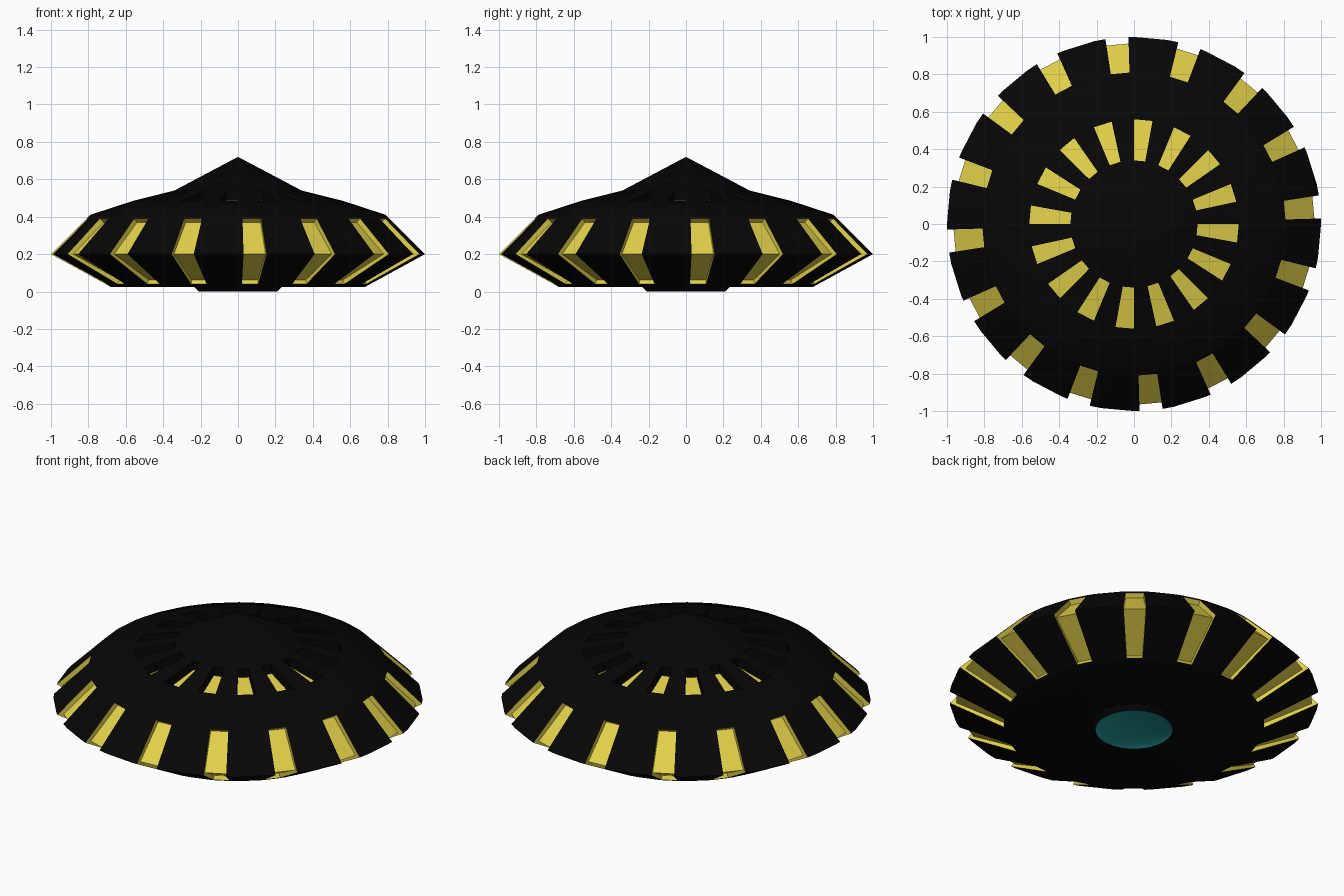
import bpy, bmesh, math

if "Cube" in bpy.data.objects:
    bpy.data.objects.remove(bpy.data.objects["Cube"])


def material(name, rgb):
    m = bpy.data.materials.new(name)
    m.diffuse_color = (*rgb, 1)
    m.use_nodes = True
    m.node_tree.nodes["Principled BSDF"].inputs["Base Color"].default_value = m.diffuse_color
    return m


BLACK = material("black", (0.002, 0.002, 0.002))
YELLOW = material("yellow", (0.77, 0.64, 0.068))
TEAL = material("teal", (0.016, 0.33, 0.32))


def point(rz, deg):
    a = math.radians(deg)
    return (rz[0] * math.cos(a), rz[0] * math.sin(a), rz[1])


class Part:
    """Collects faces given as (radius, height) points at angles."""

    def __init__(self, name, mat):
        self.name, self.mat, self.bm = name, mat, bmesh.new()

    def face(self, *corners):
        pts = []
        for rz, deg in corners:
            p = point(rz, deg)
            if p not in pts:
                pts.append(p)
        self.bm.faces.new([self.bm.verts.new(p) for p in pts])

    def band(self, lo, hi, a, b):
        self.face((lo, a), (lo, b), (hi, b), (hi, a))

    def finish(self):
        bmesh.ops.remove_doubles(self.bm, verts=self.bm.verts, dist=1e-4)
        me = bpy.data.meshes.new(self.name)
        self.bm.to_mesh(me)
        self.bm.free()
        me.materials.append(self.mat)
        ob = bpy.data.objects.new(self.name, me)
        bpy.context.collection.objects.link(ob)
        bpy.ops.object.select_all(action='DESELECT')
        ob.select_set(True)
        bpy.context.view_layer.objects.active = ob
        bpy.ops.object.shade_smooth_by_angle(angle=math.radians(30))


# Hull profile from the belly collar up to the peak
PROFILE = [(0.235, 0.025), (0.68, 0.025), (0.707, 0.04), (1.0, 0.2), (0.81, 0.39),
           (0.79, 0.41), (0.56, 0.485), (0.34, 0.54), (0, 0.72)]
# Recessed copies of profile points 2, 3, 4 for the rim notches
NOTCH = [(0.695, 0.062), (0.965, 0.2), (0.787, 0.37)]
# Sunken copies of profile points 6, 7 for the top windows
FLOOR_OUT, FLOOR_IN = (0.56, 0.43), (0.34, 0.486)

hull = Part("hull", BLACK)
recesses = Part("rim_recesses", YELLOW)
windows = Part("top_window_floors", YELLOW)

# Sixteen repeats: plain, rim notch, plain, top window
SPANS = [(0, 1.7, ""), (1.7, 8.8, "notch"), (8.8, 12.3, ""), (12.3, 22.5, "window")]
for k in range(16):
    for a, b, kind in SPANS:
        a, b = a + 22.5 * k, b + 22.5 * k
        for i in range(len(PROFILE) - 1):
            lo, hi = PROFILE[i], PROFILE[i + 1]
            if kind == "notch" and i in (2, 3):
                n0, n1 = NOTCH[i - 2], NOTCH[i - 1]
                recesses.band(n0, n1, a, b)
                recesses.face((lo, a), (n0, a), (n1, a), (hi, a))
                recesses.face((lo, b), (hi, b), (n1, b), (n0, b))
                if i == 2:
                    recesses.band(lo, n0, a, b)
                else:
                    recesses.band(n1, hi, a, b)
            elif kind == "window" and i == 6:
                windows.band(FLOOR_OUT, FLOOR_IN, a, b)
                hull.band(lo, FLOOR_OUT, a, b)
                hull.band(FLOOR_IN, hi, a, b)
                hull.face((lo, a), (FLOOR_OUT, a), (FLOOR_IN, a), (hi, a))
                hull.face((lo, b), (hi, b), (FLOOR_IN, b), (FLOOR_OUT, b))
            else:
                hull.band(lo, hi, a, b)

# Belly collar and the slightly dished teal lens
collar = Part("belly_collar", BLACK)
lens = Part("belly_lens", TEAL)
for k in range(32):
    a, b = k * 11.25, (k + 1) * 11.25
    collar.band((0.21, 0.0), (0.235, 0.025), a, b)
    lens.band((0.185, 0.012), (0.21, 0.0), a, b)
    lens.band((0, 0.012), (0.185, 0.012), a, b)

for part in (hull, recesses, windows, collar, lens):
    part.finish()
